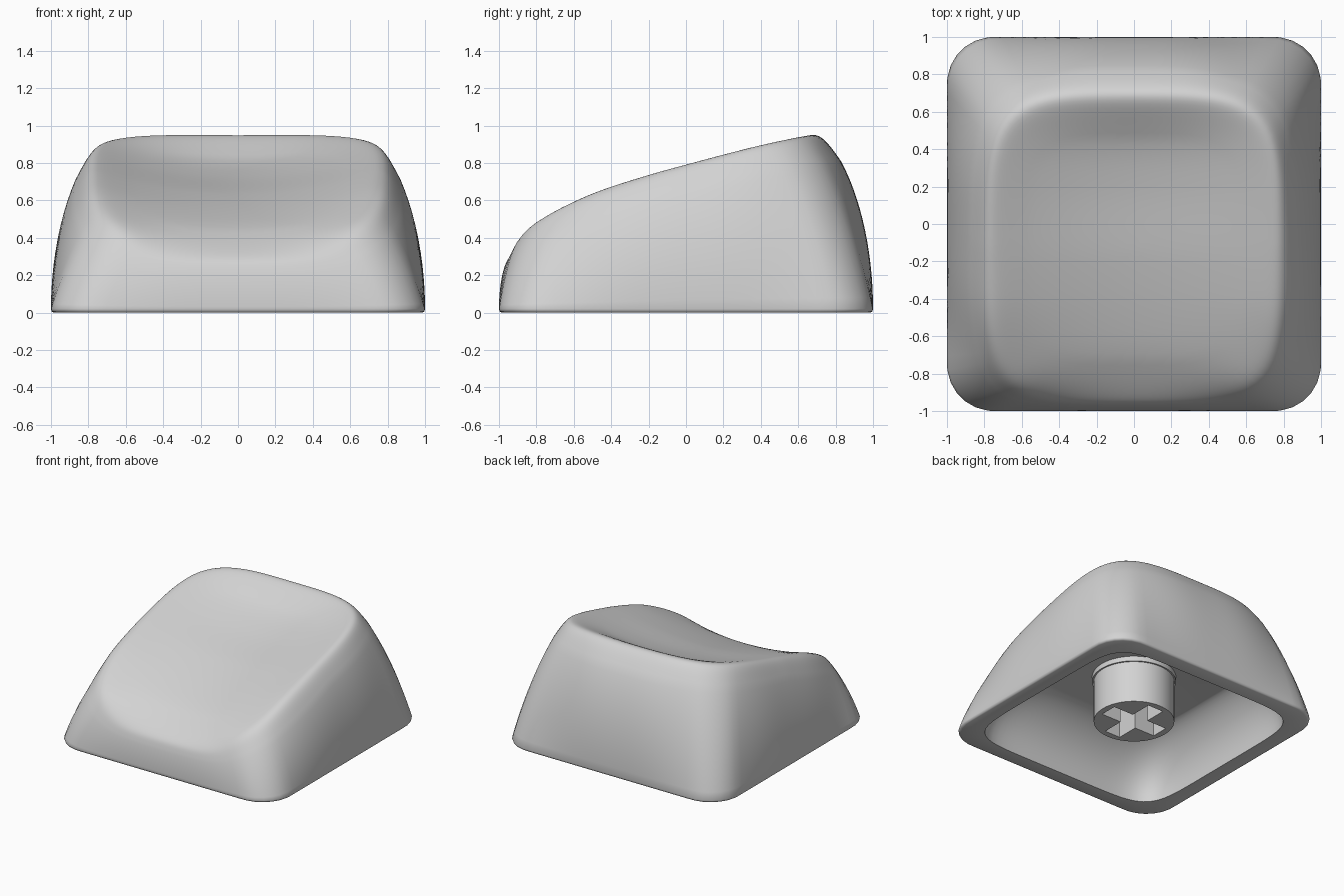
import bpy, bmesh, math

cube = bpy.data.objects.get("Cube")
if cube:
    bpy.data.objects.remove(cube, do_unlink=True)

N = 128                                  # points around each ring
RIM_X, RIM_Y, RIM_C, RIM_N = 0.775, 0.82, -0.135, 4.2
CEILING = 0.43

mat = bpy.data.materials.new("plain grey")
mat.use_nodes = True
grey = (0.65, 0.65, 0.65, 1)
mat.diffuse_color = grey
mat.node_tree.nodes["Principled BSDF"].inputs["Base Color"].default_value = grey

# Height of the rim, and of the dish's centre line, from front to back
RIM_PROFILE = [(-0.955, 0.29), (-0.88, 0.425), (-0.8, 0.50), (-0.6, 0.61),
               (-0.4, 0.69), (0, 0.805), (0.4, 0.91), (0.685, 0.97)]
DISH_PROFILE = [(-0.955, 0.29), (-0.8, 0.40), (-0.6, 0.495), (-0.2, 0.63),
                (0.2, 0.735), (0.45, 0.825), (0.685, 0.97)]


def smooth_curve(pts, y):
    """Cubic interpolation through the profile points."""
    y = min(max(y, pts[0][0]), pts[-1][0])
    i = 0
    while i < len(pts) - 2 and y > pts[i + 1][0]:
        i += 1

    def slope(k):
        a, b = pts[max(k - 1, 0)], pts[min(k + 1, len(pts) - 1)]
        return (b[1] - a[1]) / (b[0] - a[0])

    (y0, z0), (y1, z1) = pts[i], pts[i + 1]
    w = y1 - y0
    t = (y - y0) / w
    return ((1 + 2 * t) * (1 - t) ** 2 * z0 + t * (1 - t) ** 2 * w * slope(i)
            + t * t * (3 - 2 * t) * z1 + t * t * (t - 1) * w * slope(i + 1))


def rounded_square(c, s, radius=0.25):
    """Point on a unit rounded square in direction (c, s)."""
    a, b, k = max(abs(c), abs(s)), min(abs(c), abs(s)), 1 - radius
    r = 1 / a
    if b / a > k:
        m = k * (a + b)
        r = m + math.sqrt(m * m - 2 * k * k + radius * radius)
    return r * c, r * s


def squircle(c, s, n, hx, hy, cy=0):
    r = (abs(c) ** n + abs(s) ** n) ** (-1 / n)
    return r * c * hx, cy + r * s * hy


def bulge(v):
    """Inward lean of a convex wall at height fraction v."""
    return 1 - max(0, 1 - v * v) ** (2 / 3)


def dish_height(x, y):
    """Scooped surface spanning the rim."""
    u = min(1, abs((y - RIM_C) / RIM_Y))
    half = max(RIM_X * (1 - u ** RIM_N) ** (1 / RIM_N), 1e-4)
    low, high = smooth_curve(DISH_PROFILE, y), smooth_curve(RIM_PROFILE, y)
    return low + (high - low) * min(1, (x / half) ** 2)


def finish(bm, name, angle):
    bmesh.ops.recalc_face_normals(bm, faces=bm.faces)
    mesh = bpy.data.meshes.new(name)
    bm.to_mesh(mesh)
    bm.free()
    mesh.materials.append(mat)
    ob = bpy.data.objects.new(name, mesh)
    bpy.context.collection.objects.link(ob)
    bpy.ops.object.select_all(action='DESELECT')
    ob.select_set(True)
    bpy.context.view_layer.objects.active = ob
    bpy.ops.object.shade_smooth_by_angle(angle=math.radians(angle))
    return ob


def soften(pts, centre, reach, passes):
    """Round a run of points by repeated averaging with their neighbours."""
    for _ in range(passes):
        old = list(pts)
        for k in range(centre - reach, centre + reach + 1):
            pts[k] = tuple((a + 2 * b + c) / 4
                           for a, b, c in zip(old[k - 1], old[k], old[k + 1]))


# Each column runs from the inner ceiling, under the lip, up the wall, into the dish
def column(i):
    a = 2 * math.pi * (i + 0.5) / N
    c, s = math.cos(a), math.sin(a)
    bx, by = rounded_square(c, s)
    ix, iy = squircle(c, s, 7, 0.87, 0.87)
    tx, ty = squircle(c, s, 5, 0.62, 0.58, 0.07)
    rx, ry = squircle(c, s, RIM_N, RIM_X, RIM_Y, RIM_C)
    rz = smooth_curve(RIM_PROFILE, ry)
    pts = []
    for k in range(12, -1, -1):                       # cavity wall
        v = math.sin(k / 12 * math.pi / 2)
        h = bulge(v)
        pts.append((ix + (tx - ix) * h, iy + (ty - iy) * h, v * CEILING))
    pts.append((bx * 0.985, by * 0.985, 0))           # lip
    pts.append((bx * 0.996, by * 0.996, 0.006))
    top = 1 - 0.12 * max(0, -s) ** 2
    straight = 0.6 * (2 * c * s) ** 4                 # corners lean straighter
    for k in range(25):                               # outer wall
        v = math.sin(k / 24 * math.asin(top))
        h = (1 - straight) * bulge(v) / bulge(top) + straight * v / top
        pts.append((bx + (rx - bx) * h, by + (ry - by) * h,
                    0.02 + (rz - 0.02) * v / top))
    ridge = len(pts) - 1
    for k in range(1, 24):                            # dish
        r = 1 - (k / 24) ** 1.3
        x, y = rx * r, RIM_C + (ry - RIM_C) * r
        pts.append((x, y, dish_height(x, y)))
    soften(pts, ridge, 8, 16)                         # rounded ridge
    return pts


bm = bmesh.new()
cols = [[bm.verts.new(p) for p in column(i)] for i in range(N)]
centre = bm.verts.new((0, RIM_C, dish_height(0, RIM_C)))
for i, col in enumerate(cols):
    nxt = cols[(i + 1) % N]
    for k in range(len(col) - 1):
        bm.faces.new((col[k], nxt[k], nxt[k + 1], col[k + 1]))
    bm.faces.new((col[-1], nxt[-1], centre))
bm.faces.new([col[0] for col in cols])                # flat ceiling
finish(bm, "cap_shell", 55)


# Round post with a cross-shaped socket
def loop(bm, pts, z):
    vs = [bm.verts.new((x, y, z)) for x, y in pts]
    return [bm.edges.new((vs[i], vs[(i + 1) % len(vs)])) for i in range(len(vs))]


def circle(radius, n=64):
    return [(radius * math.cos(2 * math.pi * i / n),
             radius * math.sin(2 * math.pi * i / n)) for i in range(n)]


def post(name, radius, bottom, top):
    arm, w = 0.25, 0.07
    cross = []
    for q in range(4):
        c, s = round(math.cos(q * math.pi / 2)), round(math.sin(q * math.pi / 2))
        for x, y in ((arm, -w), (arm, w), (w, w)):
            cross.append((x * c - y * s, x * s + y * c))
    bm = bmesh.new()
    edges = loop(bm, circle(radius), bottom) + loop(bm, cross, bottom)
    bmesh.ops.triangle_fill(bm, edges=edges, use_beauty=True)
    ext = bmesh.ops.extrude_face_region(bm, geom=bm.faces[:])
    verts = [g for g in ext["geom"] if isinstance(g, bmesh.types.BMVert)]
    bmesh.ops.translate(bm, verts=verts, vec=(0, 0, top - bottom))
    finish(bm, name, 30)


post("stem", 0.30, 0.05, CEILING + 0.01)
post("stem_collar", 0.312, CEILING - 0.04, CEILING + 0.01)
